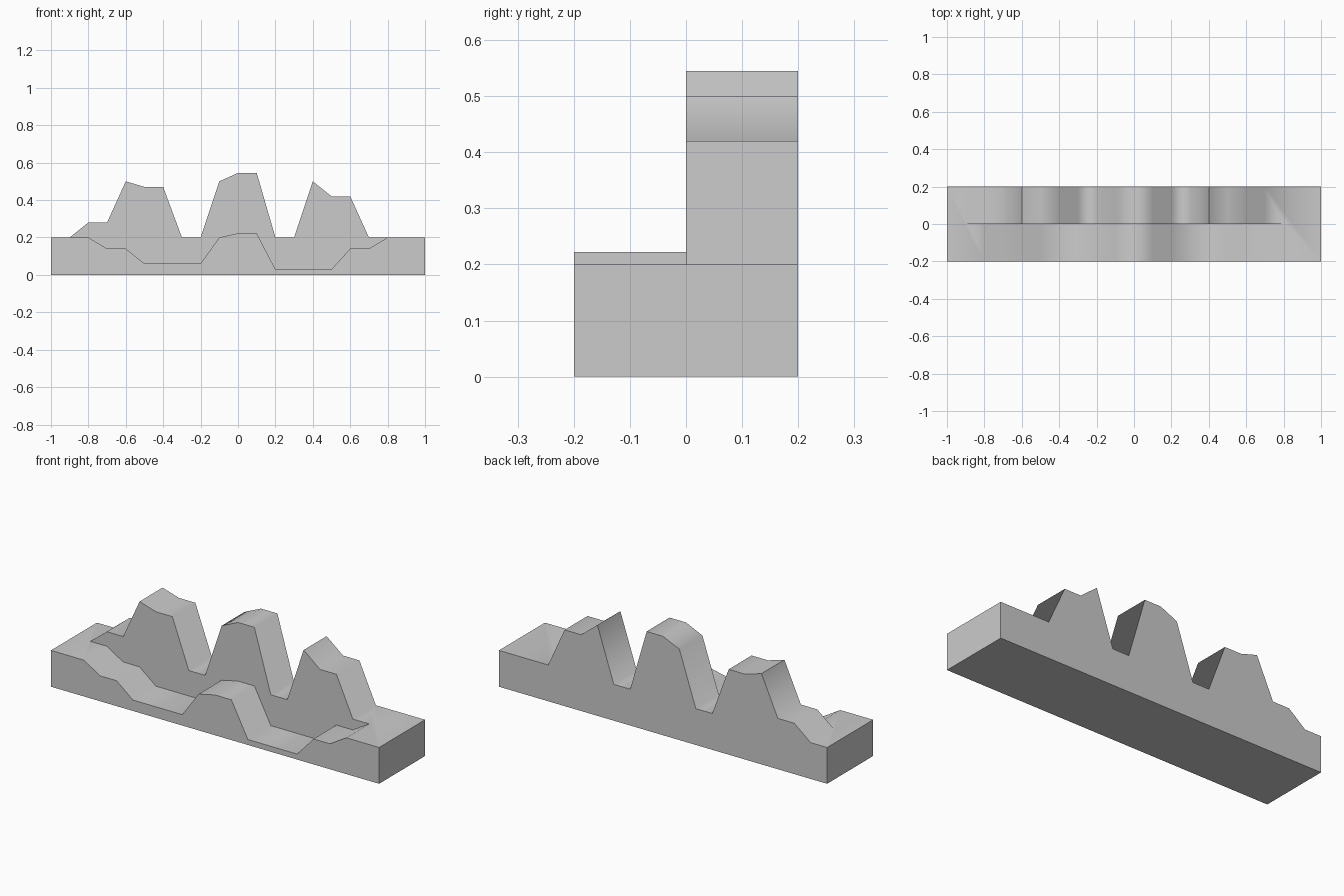
import bpy, bmesh, math

if "Cube" in bpy.data.objects:
    bpy.data.objects.remove(bpy.data.objects["Cube"])

# Heights of the two terraces, sampled every 0.1 along x from -1 to 1
rear = [.2, .2, .28, .28, .5, .47, .47, .2, .2, .5, .545,
        .545, .2, .2, .5, .42, .42, .2, .2, .2, .2]
front = [.2, .2, .2, .14, .14, .06, .06, .06, .06, .2, .222,
         .222, .03, .03, .03, .03, .14, .14, .2, .2, .2]
HALF_DEPTH = 0.2

bm = bmesh.new()

# Stepped cross-section at each sample: bottom, low front top, tall rear top
rings = []
for i, (f, r) in enumerate(zip(front, rear)):
    x = -1 + i * 0.1
    section = [(-HALF_DEPTH, 0), (-HALF_DEPTH, f), (0, f),
               (0, r), (HALF_DEPTH, r), (HALF_DEPTH, 0)]
    rings.append([bm.verts.new((x, y, z)) for y, z in section])

# Skin between neighbouring sections, then close both ends
for a, b in zip(rings, rings[1:]):
    for k in range(6):
        n = (k + 1) % 6
        bm.faces.new((a[k], a[n], b[n], b[k]))
bm.faces.new(rings[0])
bm.faces.new(rings[-1])

# Merge where both terraces have the same height
bmesh.ops.remove_doubles(bm, verts=bm.verts, dist=1e-4)
bmesh.ops.recalc_face_normals(bm, faces=bm.faces)

# Merge the flat bottom, front, back and step panels into clean faces
bmesh.ops.dissolve_limit(bm, angle_limit=math.radians(0.5),
                         verts=bm.verts, edges=bm.edges)

mesh = bpy.data.meshes.new("ridged_block")
bm.to_mesh(mesh)
bm.free()
block = bpy.data.objects.new("ridged_block", mesh)
bpy.context.collection.objects.link(block)

# Soft shading along the ridges, crisp right-angled edges
bpy.context.view_layer.objects.active = block
block.select_set(True)
bpy.ops.object.shade_smooth_by_angle(angle=math.radians(80))
